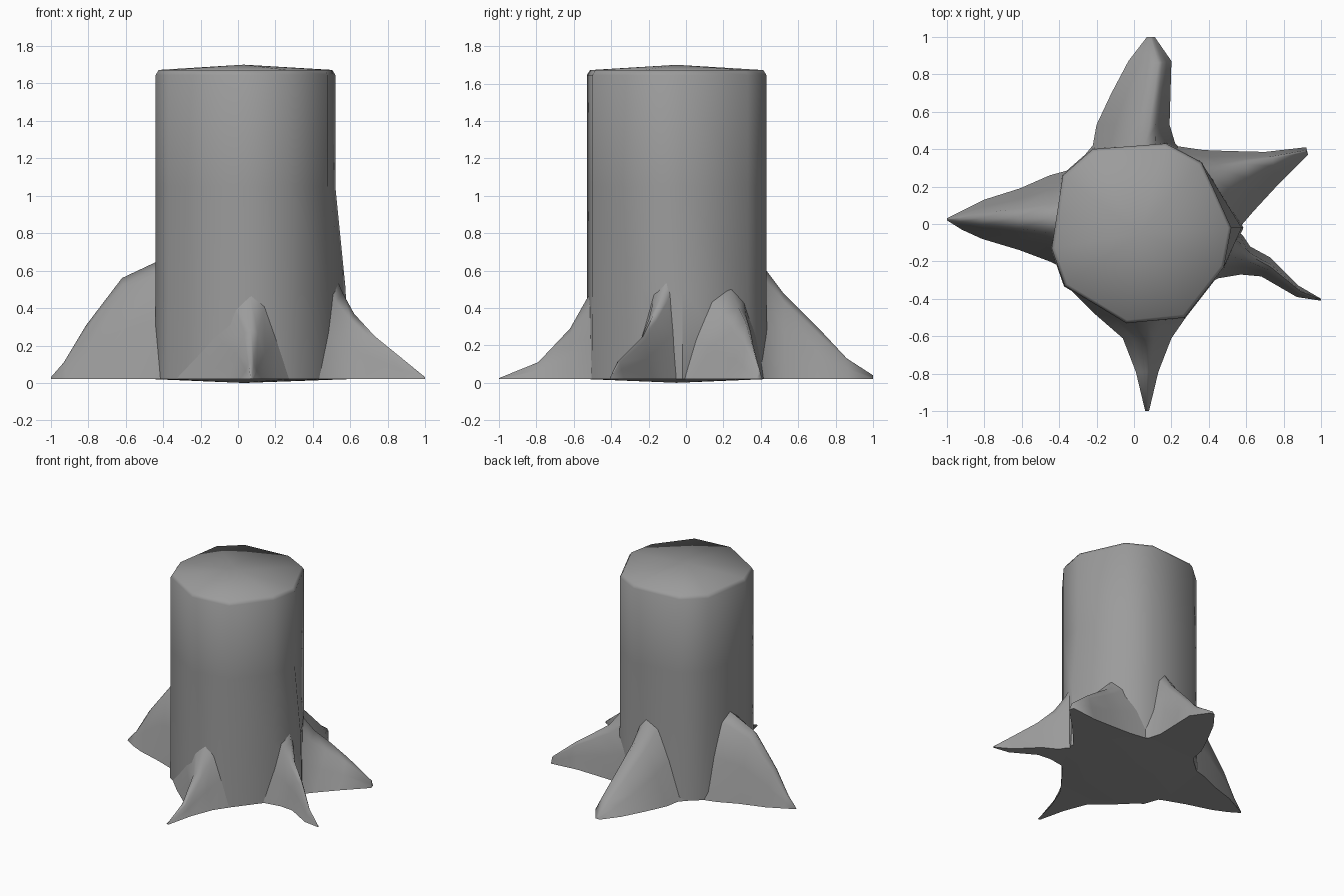
import bpy, bmesh, math
from mathutils import Vector

cube = bpy.data.objects.get("Cube")
if cube:
    bpy.data.objects.remove(cube)

GROUND = 0.02
bark = bpy.data.materials.new("grey_bark")
bark.use_nodes = True
bark.diffuse_color = (0.33, 0.33, 0.33, 1)
bark.node_tree.nodes["Principled BSDF"].inputs["Base Color"].default_value = (0.33, 0.33, 0.33, 1)


def loft(name, rings, smooth, bottom=None, top=None):
    """Skin a list of rings; cap each end with a face or a fan to a point."""
    bm = bmesh.new()
    rows = [[bm.verts.new(p) for p in ring] for ring in rings]
    n = len(rows[0])
    for a, b in zip(rows, rows[1:]):
        for i in range(n):
            j = (i + 1) % n
            bm.faces.new((a[i], a[j], b[j], b[i]))
    for row, apex in ((rows[0], bottom), (rows[-1], top)):
        if apex is None:
            bm.faces.new(row)
        else:
            tip = bm.verts.new(apex)
            for i in range(n):
                bm.faces.new((row[i], row[(i + 1) % n], tip))
    bmesh.ops.recalc_face_normals(bm, faces=bm.faces)
    mesh = bpy.data.meshes.new(name)
    bm.to_mesh(mesh)
    bm.free()
    obj = bpy.data.objects.new(name, mesh)
    bpy.context.collection.objects.link(obj)
    mesh.materials.append(bark)
    bpy.ops.object.select_all(action='DESELECT')
    obj.select_set(True)
    bpy.context.view_layer.objects.active = obj
    bpy.ops.object.shade_smooth_by_angle(angle=math.radians(smooth))


# Trunk: uneven ten-sided column, one corner flaring near the ground
outline = [(0.17, 0.43), (0.36, 0.33), (0.52, -0.02), (0.48, -0.23), (0.27, -0.5),
           (-0.04, -0.53), (-0.37, -0.33), (-0.44, -0.13), (-0.38, 0.26), (-0.22, 0.40)]
centre = Vector((0.03, -0.05))


def trunk_ring(z, scale=1.0, flare=0.0):
    ring = []
    for i, p in enumerate(outline):
        q = centre + (Vector(p) - centre) * scale
        if i == 2:
            q.x += flare
        ring.append((q.x, q.y, z))
    return ring


loft("trunk", [trunk_ring(GROUND, 1.01, 0.06), trunk_ring(0.5, 1, 0.055), trunk_ring(1.05),
               trunk_ring(1.645), trunk_ring(1.672, 0.965)],
     smooth=56, bottom=(0.03, -0.05, 0), top=(0.03, -0.05, 1.7))


# Roots: each station is one foot, the ridge with its height, the other foot.
# Flanks bulge by `bulge` at the trunk, changing to `tip_bulge` at the tip.
def root(name, stations, bulge, tip_bulge):
    rings = []
    for k, (foot_a, ridge, foot_b) in enumerate(stations):
        t = k / (len(stations) - 1)
        spread = 0.5 + bulge * (1 - t) + tip_bulge * t
        r = Vector(ridge)
        core = Vector((r.x, r.y, GROUND))
        rise = r - core

        def flank(foot):
            out = Vector((*foot, GROUND)) - core
            return [core + out, core + out * spread + rise * 0.5,
                    core + out * spread * 0.5 + rise * 0.9]

        rings.append(flank(foot_a) + [r] + flank(foot_b)[::-1])
    loft(name, rings, smooth=85)


root("right_root", [
    ((-0.34, 0.29), (-0.40, 0.03, 0.66), (-0.41, -0.22)),
    ((-0.45, 0.26), (-0.45, 0.03, 0.64), (-0.45, -0.2)),
    ((-0.61, 0.19), (-0.62, 0.03, 0.56), (-0.61, -0.14)),
    ((-0.80, 0.13), (-0.81, 0.03, 0.31), (-0.81, -0.08)),
    ((-0.92, 0.07), (-0.93, 0.03, 0.11), (-0.92, -0.03)),
    ((-1.0, 0.03), (-1.0, 0.025, 0.03), (-1.0, 0.02))], bulge=0.2, tip_bulge=0.05)

root("back_root", [
    ((-0.27, 0.36), (0.06, 0.38, 0.66), (0.27, 0.38)),
    ((-0.22, 0.42), (0.06, 0.43, 0.60), (0.22, 0.43)),
    ((-0.20, 0.53), (0.08, 0.52, 0.48), (0.19, 0.53)),
    ((-0.12, 0.70), (0.11, 0.72, 0.28), (0.195, 0.70)),
    ((-0.03, 0.87), (0.13, 0.86, 0.13), (0.2, 0.87)),
    ((0.07, 1.0), (0.09, 1.0, 0.04), (0.11, 1.0))], bulge=0.18, tip_bulge=0.1)

root("back_left_root", [
    ((0.20, 0.42), (0.42, 0.24, 0.50), (0.54, -0.06)),
    ((0.37, 0.395), (0.49, 0.28, 0.40), (0.58, 0.0)),
    ((0.50, 0.39), (0.60, 0.32, 0.32), (0.64, 0.07)),
    ((0.70, 0.385), (0.74, 0.35, 0.22), (0.76, 0.2)),
    ((0.92, 0.41), (0.92, 0.39, 0.07), (0.93, 0.37))], bulge=0.25, tip_bulge=0.0)

root("front_left_root", [
    ((0.50, 0.0), (0.50, -0.08, 0.62), (0.41, -0.31)),
    ((0.58, -0.06), (0.56, -0.12, 0.48), (0.45, -0.29)),
    ((0.62, -0.12), (0.62, -0.17, 0.37), (0.57, -0.27)),
    ((0.73, -0.18), (0.73, -0.23, 0.25), (0.68, -0.28)),
    ((0.88, -0.33), (0.89, -0.36, 0.12), (0.87, -0.39)),
    ((1.0, -0.4), (1.0, -0.405, 0.03), (1.0, -0.41))], bulge=0.2, tip_bulge=-0.05)

root("front_root", [
    ((-0.38, -0.31), (0.07, -0.46, 0.55), (0.44, -0.27)),
    ((-0.21, -0.48), (0.07, -0.53, 0.45), (0.29, -0.48)),
    ((-0.06, -0.61), (0.07, -0.62, 0.29), (0.20, -0.61)),
    ((0.01, -0.79), (0.07, -0.79, 0.11), (0.13, -0.79)),
    ((0.06, -1.0), (0.07, -1.0, 0.025), (0.08, -1.0))], bulge=0.22, tip_bulge=-0.1)
